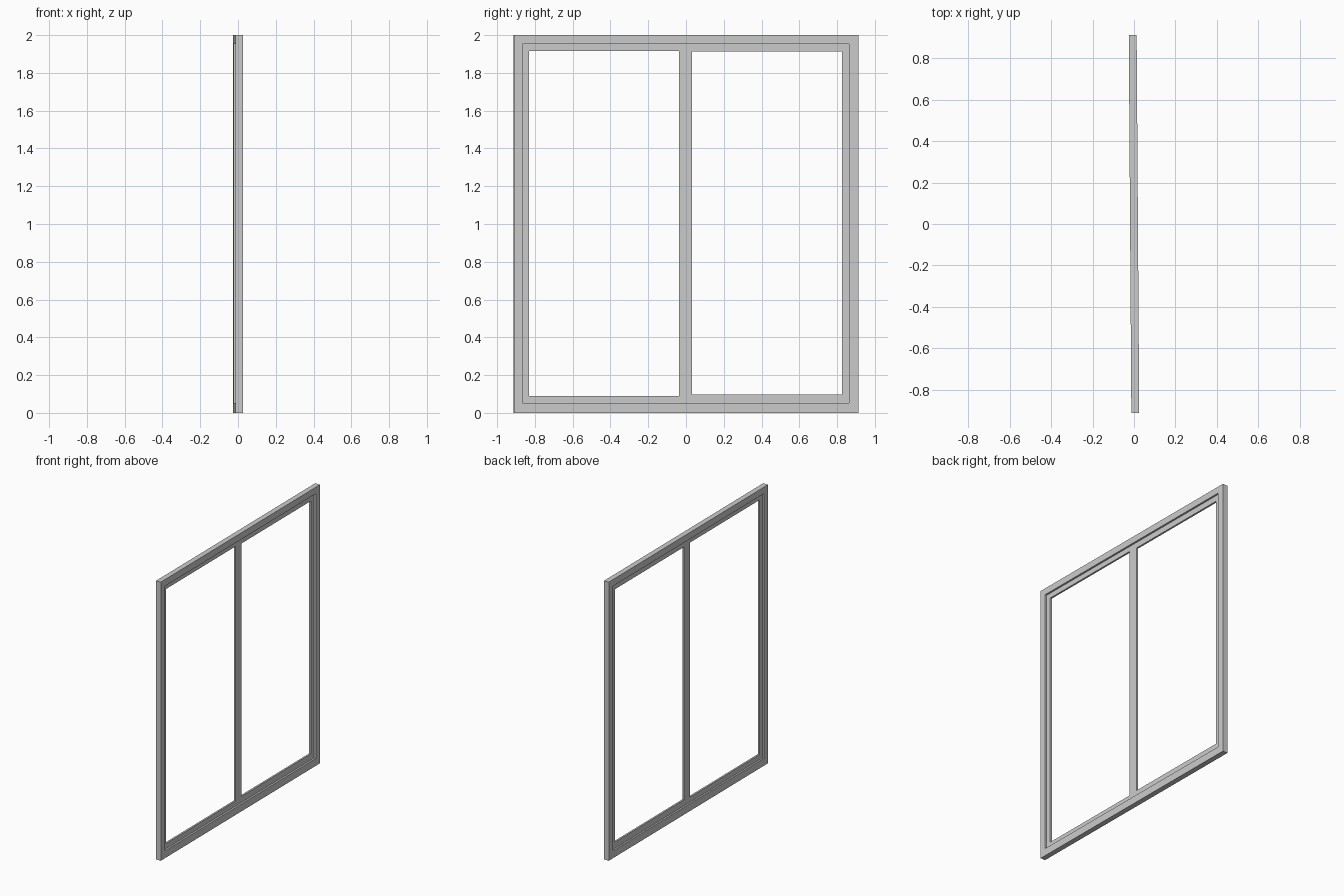
import bpy
from mathutils import Matrix

if "Cube" in bpy.data.objects:
    bpy.data.objects.remove(bpy.data.objects["Cube"], do_unlink=True)

grey = bpy.data.materials.new("grey_paint")
grey.use_nodes = True
colour = (0.6, 0.6, 0.6, 1)
grey.diffuse_color = colour
grey.node_tree.nodes["Principled BSDF"].inputs["Base Color"].default_value = colour

# Stand the flat outlines upright in the YZ plane, turned very slightly about Z
UPRIGHT = Matrix(((0, 0, 1, 0), (1, 0, 0, 0), (0, 1, 0, 0), (0, 0, 0, 1)))
TURN = Matrix.Rotation(0.0068, 4, "Z")


def panel(name, x0, x1, outline, openings):
    """Flat slab between x0 and x1; rectangles are (y0, y1, z0, z1)."""
    curve = bpy.data.curves.new(name + "_outline", "CURVE")
    curve.dimensions = "2D"
    curve.fill_mode = "BOTH"
    curve.extrude = (x1 - x0) / 2
    for y0, y1, z0, z1 in [outline] + openings:
        spline = curve.splines.new("POLY")
        spline.points.add(3)
        corners = ((y0, z0), (y1, z0), (y1, z1), (y0, z1))
        for point, (y, z) in zip(spline.points, corners):
            point.co = (y, z, 0, 1)
        spline.use_cyclic_u = True
    helper = bpy.data.objects.new(name + "_helper", curve)
    bpy.context.collection.objects.link(helper)
    bpy.context.view_layer.update()
    graph = bpy.context.evaluated_depsgraph_get()
    mesh = bpy.data.meshes.new_from_object(helper.evaluated_get(graph))
    bpy.data.objects.remove(helper, do_unlink=True)
    mesh.transform(TURN @ Matrix.Translation(((x0 + x1) / 2, 0, 0)) @ UPRIGHT)
    mesh.materials.clear()
    mesh.materials.append(grey)
    mesh.shade_flat()
    obj = bpy.data.objects.new(name, mesh)
    bpy.context.collection.objects.link(obj)
    return obj


# Thick surround
inner = (-0.866, 0.864, 0.053, 1.953)
panel("outer_frame", -0.019, 0.019, (-0.912, 0.912, 0, 2), [inner])

# Thinner recessed sash, with a centre mullion between two openings
panel("sash_and_mullion", -0.007, 0.006, inner,
      [(-0.831, -0.037, 0.09, 1.917), (0.033, 0.825, 0.097, 1.912)])
